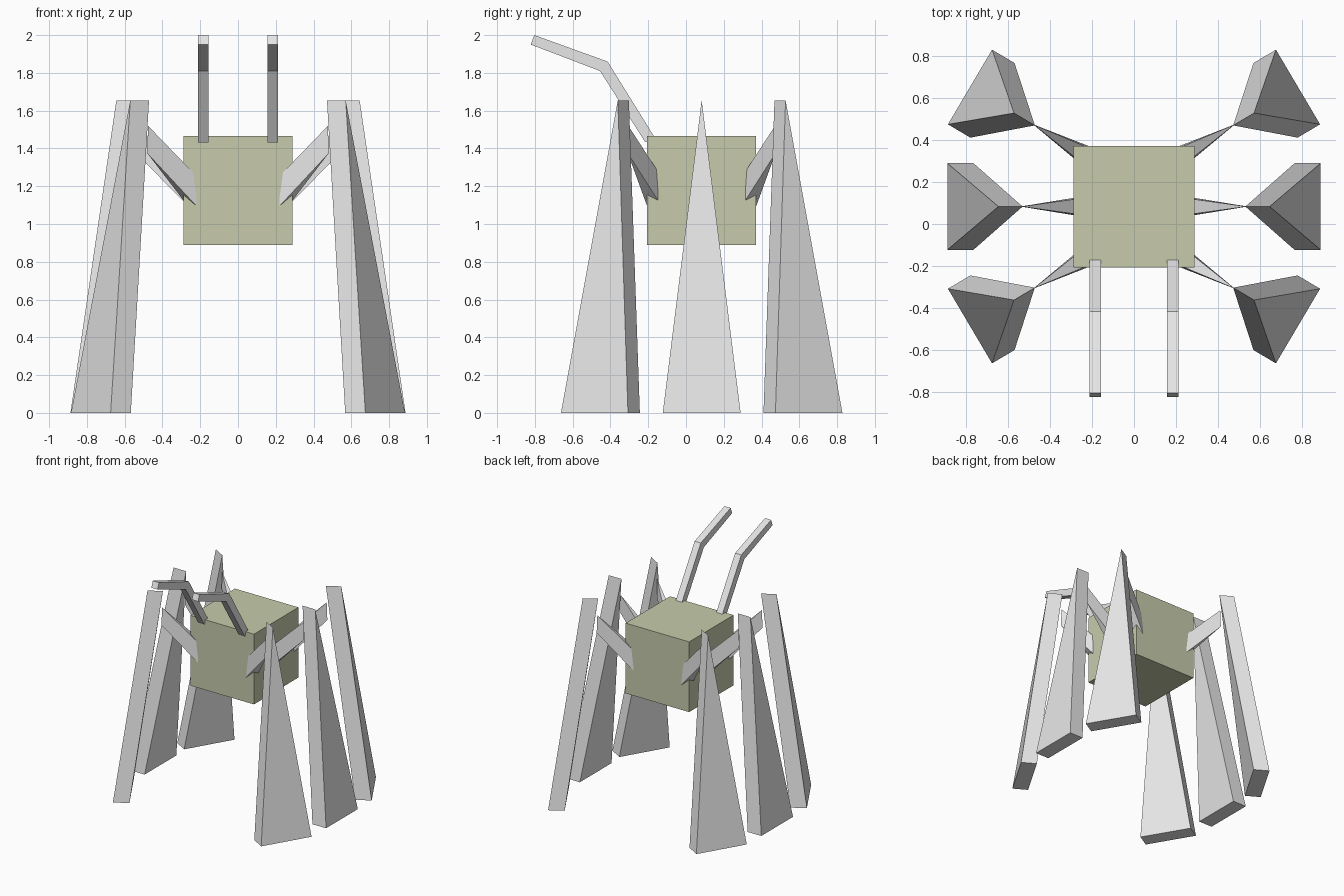
import bpy
import bmesh
from math import radians
from mathutils import Matrix, Vector

if "Cube" in bpy.data.objects:
    bpy.data.objects.remove(bpy.data.objects["Cube"], do_unlink=True)


def make_material(name, rgb):
    mat = bpy.data.materials.new(name)
    mat.use_nodes = True
    mat.diffuse_color = (*rgb, 1)
    mat.node_tree.nodes["Principled BSDF"].inputs["Base Color"].default_value = (*rgb, 1)
    return mat


olive = make_material("pale olive", (0.57, 0.60, 0.41))
grey = make_material("light grey", (0.8, 0.8, 0.8))


def finish(bm, name, mat):
    bmesh.ops.recalc_face_normals(bm, faces=bm.faces)
    mesh = bpy.data.meshes.new(name)
    bm.to_mesh(mesh)
    bm.free()
    mesh.materials.append(mat)
    bpy.context.collection.objects.link(bpy.data.objects.new(name, mesh))


def wedge(name, tip, base, half_width, place):
    """Triangular wedge: a sharp tip edge and a rectangular base, both as (r, z) pairs."""
    bm = bmesh.new()
    t1, t2 = [bm.verts.new(place @ Vector((r, 0, z))) for r, z in tip]
    a1, a2 = [bm.verts.new(place @ Vector((r, -half_width, z))) for r, z in base]
    b1, b2 = [bm.verts.new(place @ Vector((r, half_width, z))) for r, z in base]
    for face in ((t1, a1, b1), (t2, a2, b2), (t1, t2, a2, a1),
                 (t1, t2, b2, b1), (a1, a2, b2, b1)):
        bm.faces.new(face)
    finish(bm, name, grey)


def extrude_profile(name, points, x, half_width):
    """Side profile in (y, z), given thickness along x."""
    bm = bmesh.new()
    rings = [[bm.verts.new((x + s * half_width, y, z)) for y, z in points] for s in (-1, 1)]
    # Quads between the upper and lower edges, so the bend stays clean
    n = len(points)
    for ring in rings:
        for i in range(n // 2 - 1):
            bm.faces.new((ring[i], ring[i + 1], ring[n - 2 - i], ring[n - 1 - i]))
    for i in range(n):
        j = (i + 1) % n
        bm.faces.new((rings[0][i], rings[0][j], rings[1][j], rings[1][i]))
    finish(bm, name, grey)


# Body
bm = bmesh.new()
bmesh.ops.create_cube(bm, size=0.577, matrix=Matrix.Translation((0, 0.083, 1.178)))
finish(bm, "body", olive)

# Legs: a tall lower wedge and a short upper wedge that enters the body
leg_spots = (("front", 0.57, -0.361, -30.6),
             ("middle", 0.644, 0.083, 0),
             ("back", 0.57, 0.527, 30.6))
for side, sign in (("left", 1), ("right", -1)):
    for row, x, y, angle in leg_spots:
        place = (Matrix.Diagonal((sign, 1, 1, 1)) @ Matrix.Translation((x, y, 0))
                 @ Matrix.Rotation(radians(angle), 4, "Z"))
        wedge(f"{row}_{side}_lower_leg", ((0, 1.655), (-0.115, 1.655)),
              ((0.243, 0), (0.119, 0)), 0.206, place)
        wedge(f"{row}_{side}_upper_leg", ((-0.109, 1.52), (-0.104, 1.375)),
              ((-0.544, 1.10), (-0.474, 1.00)), 0.06, place)

    # Bent antenna
    extrude_profile(f"{side}_antenna",
                    ((-0.168, 1.462), (-0.415, 1.86), (-0.803, 2.0),
                     (-0.822, 1.95), (-0.455, 1.81), (-0.215, 1.432)),
                    sign * 0.184, 0.028)
